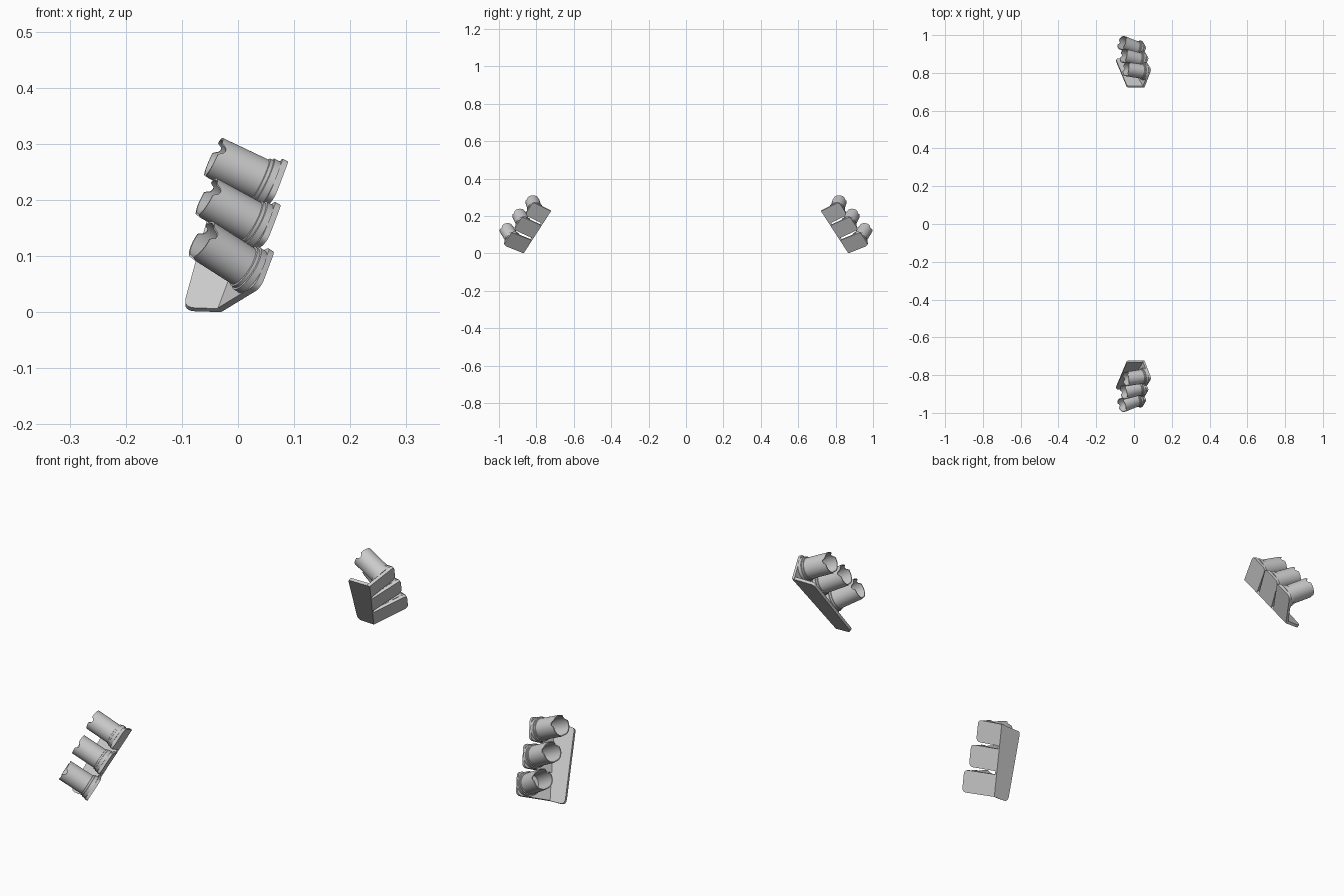
import bpy, bmesh, math
from mathutils import Vector as V

if "Cube" in bpy.data.objects:
    bpy.data.objects.remove(bpy.data.objects["Cube"])

FOLD_LOW = V((-0.03, -0.868, 0.0))
FOLD_TOP = V((0.055, -0.722, 0.225))
D = (FOLD_TOP - FOLD_LOW).normalized()
LENGTH = (FOLD_TOP - FOLD_LOW).length
T = 0.011


def finish(bm, name):
    """Turn a bmesh into an object mirrored to the other side."""
    bmesh.ops.recalc_face_normals(bm, faces=bm.faces)
    me = bpy.data.meshes.new(name)
    bm.to_mesh(me)
    bm.free()
    ob = bpy.data.objects.new(name, me)
    bpy.context.collection.objects.link(ob)
    bpy.ops.object.select_all(action='DESELECT')
    ob.select_set(True)
    bpy.context.view_layer.objects.active = ob
    bpy.ops.object.shade_smooth_by_angle(angle=math.radians(35))
    m = ob.modifiers.new("other_side", 'MIRROR')
    m.use_axis = (False, True, False)
    m.use_mirror_merge = False
    return ob


def plate(name, pts, thick, rounds):
    """Extruded flat plate; rounds maps corner index to corner radius."""
    out = []
    n = len(pts)
    for i, p in enumerate(pts):
        r = rounds.get(i)
        if not r:
            out.append(p)
            continue
        a = p + (pts[i - 1] - p).normalized() * r
        b = p + (pts[(i + 1) % n] - p).normalized() * r
        for k in range(7):
            t = k / 6
            out.append(a * (1 - t) ** 2 + p * 2 * t * (1 - t) + b * t * t)
    bm = bmesh.new()
    lo = [bm.verts.new(p) for p in out]
    hi = [bm.verts.new(p + thick) for p in out]
    bm.faces.new(lo)
    bm.faces.new(hi)
    for i in range(len(out)):
        j = (i + 1) % len(out)
        bm.faces.new((lo[i], lo[j], hi[j], hi[i]))
    return finish(bm, name)


def tube(name, base, u, v, n, length):
    """Hollow tube with a base collar and a notched mouth."""
    seg = 72
    prof = [(0.044, 0, 0), (0.044, 0.012, 0), (0.041, 0.013, 0), (0.041, 0.019, 0),
            (0.038, 0.020, 0), (0.038, length, 1), (0.0345, length, 1), (0.0345, 0.012, 0)]
    bm = bmesh.new()
    rings = []
    for r, h, rim in prof:
        ring = []
        for i in range(seg):
            a = 2 * math.pi * i / seg
            hh = h
            if rim:
                # three semicircular notches around the rim
                near = (a + math.pi / 3) % (2 * math.pi / 3) - math.pi / 3
                s = near * 0.038
                hh -= math.sqrt(max(0, 0.0105 ** 2 - s * s))
            ring.append(bm.verts.new(base + u * (r * math.cos(a)) + v * (r * math.sin(a)) + n * hh))
        rings.append(ring)
    for p, q in zip(rings, rings[1:]):
        for i in range(seg):
            j = (i + 1) % seg
            bm.faces.new((p[i], p[j], q[j], q[i]))
    bm.faces.new(rings[0])
    bm.faces.new(rings[-1])
    return finish(bm, name)


# main mounting plate
plate("mounting_plate",
      [FOLD_LOW, FOLD_TOP, V((-0.037, -0.722, 0.225)), V((-0.098, -0.868, 0.002))],
      V((0, -0.83, 0.555)) * T, {2: 0.012, 3: 0.022})

# three bent flanges, each carrying a tube: axis, centre distance, start along fold
SETS = [("lower", (-0.80, -0.33, 0.49), 0.096, 0.0),
        ("middle", (-0.85, -0.23, 0.44), 0.086, 0.099),
        ("upper", (-0.90, -0.15, 0.39), 0.073, 0.197)]
for label, axis, wc, start in SETS:
    n = V(axis)
    n = (n - D * n.dot(D)).normalized()
    w = D.cross(n).normalized()
    if w.y > 0:
        w = -w
    a = FOLD_LOW + D * start
    d = FOLD_LOW + D * min(start + 0.086, LENGTH)
    reach = w * (wc + 0.04)
    plate(label + "_flange", [a, a + reach, d + reach, d], n * T, {1: 0.02, 2: 0.016})
    tube(label + "_tube", (a + d) / 2 + D * 0.002 + w * wc + n * T, w, D, n, 0.112)
